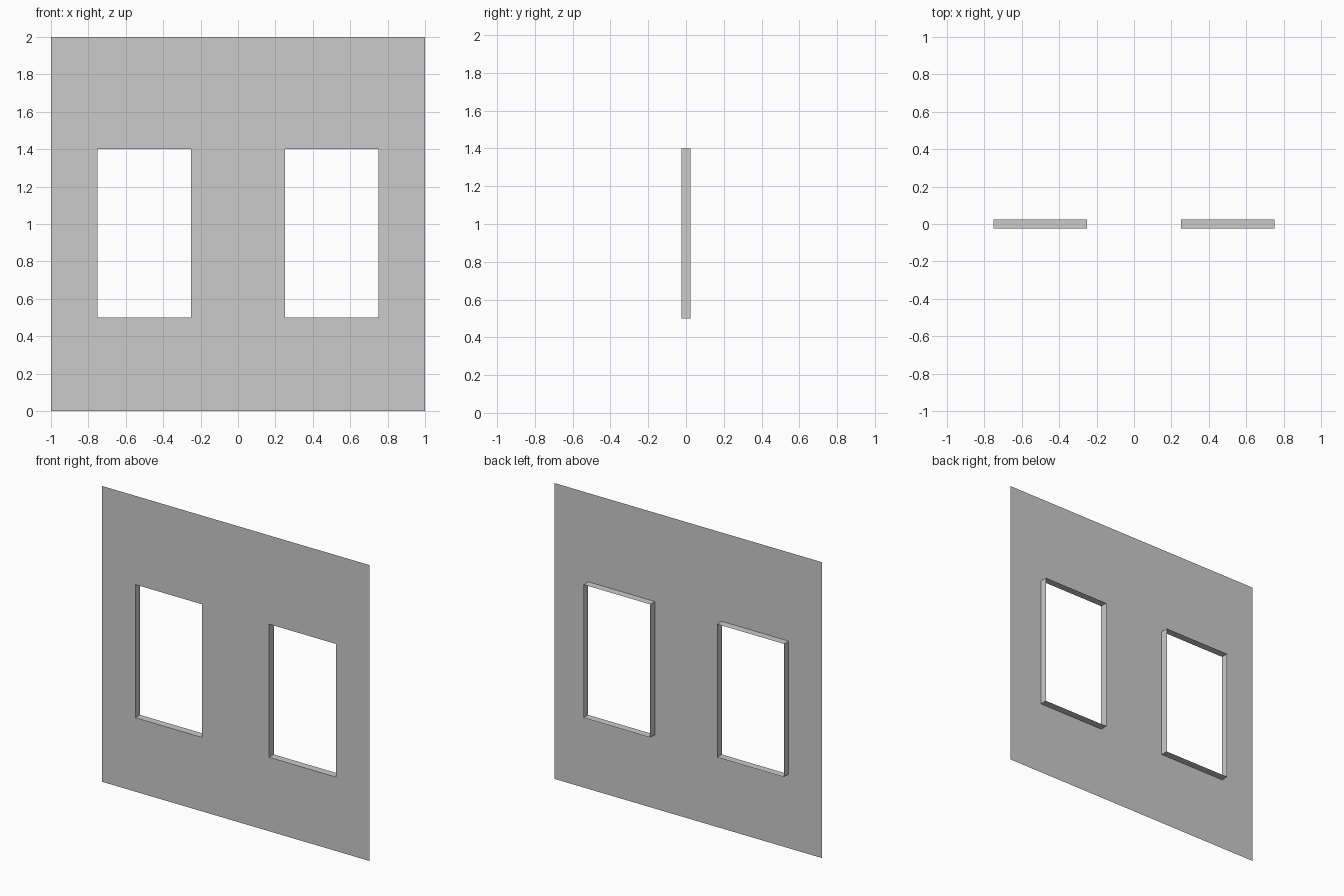
import bpy, bmesh

if "Cube" in bpy.data.objects:
    bpy.data.objects.remove(bpy.data.objects["Cube"])

FRONT, BACK = -0.025, 0.025
XS = [-1.0, -0.75, -0.25, 0.25, 0.75, 1.0]
ZS = [0.0, 0.5, 1.4, 2.0]
HOLES = {(1, 1), (3, 1)}  # grid cells left open as windows

bm = bmesh.new()

# Single-sheet wall facing -y, with two window openings
grid = [[bm.verts.new((x, FRONT, z)) for z in ZS] for x in XS]
for i in range(len(XS) - 1):
    for j in range(len(ZS) - 1):
        if (i, j) not in HOLES:
            bm.faces.new((grid[i][j], grid[i + 1][j], grid[i + 1][j + 1], grid[i][j + 1]))

# Window reveals running back from each opening, facing into the opening
for i, j in sorted(HOLES):
    loop = [grid[i][j], grid[i + 1][j], grid[i + 1][j + 1], grid[i][j + 1]]
    rear = [bm.verts.new((v.co.x, BACK, v.co.z)) for v in loop]
    for k in range(4):
        n = (k + 1) % 4
        bm.faces.new((loop[k], loop[n], rear[n], rear[k]))

# Merge the flat wall cells, leaving only real edges visible
bmesh.ops.dissolve_limit(bm, angle_limit=0.01, verts=bm.verts[:], edges=bm.edges[:])

mesh = bpy.data.meshes.new("window_wall")
bm.to_mesh(mesh)
bm.free()
wall = bpy.data.objects.new("window_wall", mesh)
bpy.context.collection.objects.link(wall)
